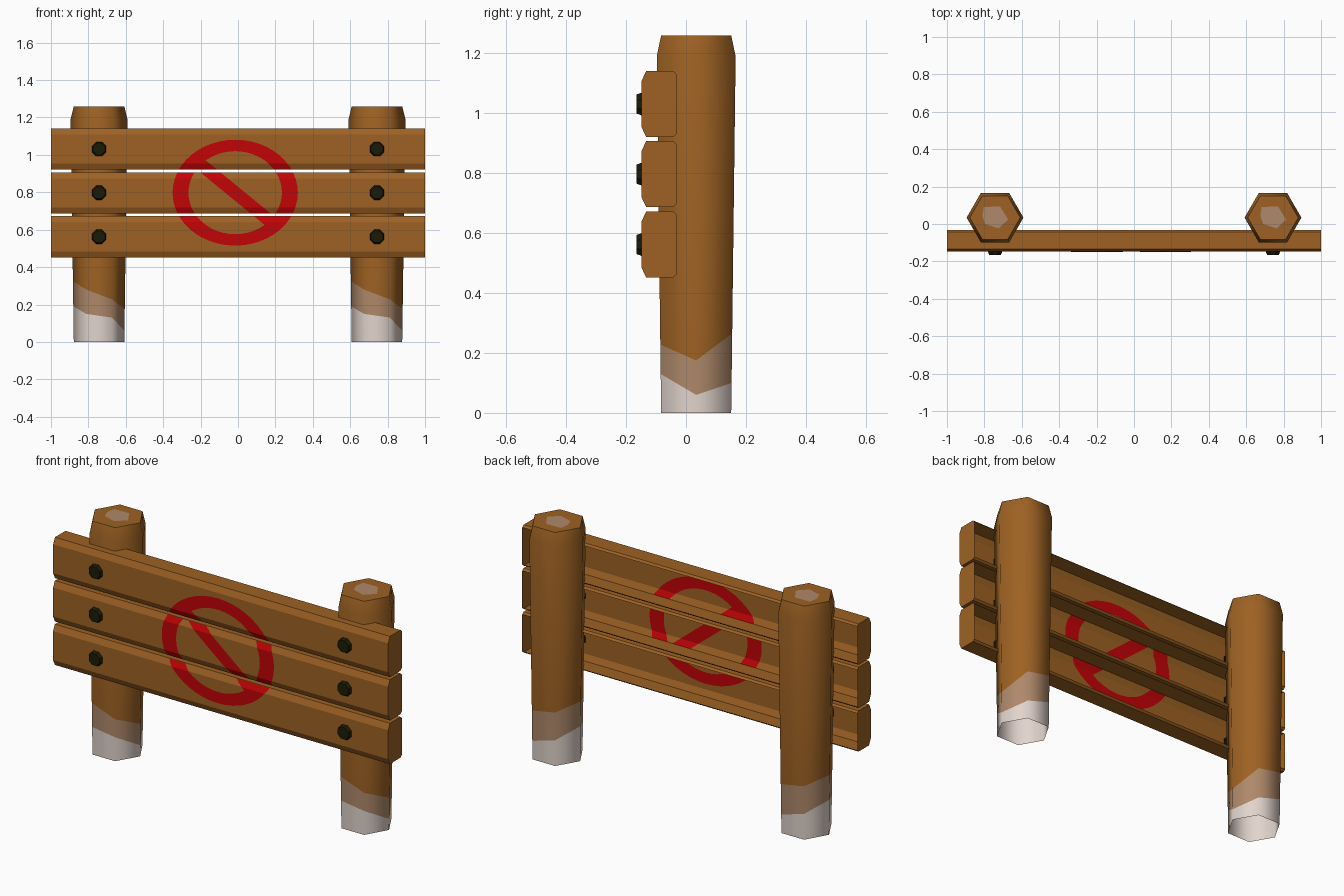
import bpy, bmesh, math
from mathutils import Vector, Matrix

if "Cube" in bpy.data.objects:
    bpy.data.objects.remove(bpy.data.objects["Cube"])


def material(name, rgb):
    m = bpy.data.materials.new(name)
    m.diffuse_color = (*rgb, 1)
    m.use_nodes = True
    m.node_tree.nodes["Principled BSDF"].inputs["Base Color"].default_value = m.diffuse_color
    return m


WOOD = material("brown wood", (0.34, 0.121, 0.017))
WORN = material("faded wood", (0.43, 0.25, 0.145))
PALE = material("pale base", (0.76, 0.66, 0.61))
RED = material("red paint", (0.54, 0.001, 0.002))
IRON = material("dark iron", (0.011, 0.011, 0.002))


def finish(name, bm, mats):
    me = bpy.data.meshes.new(name)
    bm.to_mesh(me)
    bm.free()
    for m in mats:
        me.materials.append(m)
    ob = bpy.data.objects.new(name, me)
    bpy.context.collection.objects.link(ob)
    return ob


def smooth(ob, degrees):
    bpy.ops.object.select_all(action='DESELECT')
    ob.select_set(True)
    bpy.context.view_layer.objects.active = ob
    bpy.ops.object.shade_smooth_by_angle(angle=math.radians(degrees))


# Posts: hexagonal, flaring upward, open below, with uneven worn bands at the foot
PALE_TOP = [0.06, 0.10, 0.14, 0.19, 0.15, 0.13]
WORN_TOP = [0.175, 0.265, 0.29, 0.325, 0.28, 0.228]
PATCH = [(0.07, -0.01), (0.027, 0.06), (-0.06, 0.057), (-0.068, 0.01), (-0.053, -0.034), (0.02, -0.058)]
POST_X, POST_Y = 0.743, 0.034


def post(name, cx):
    bm = bmesh.new()
    rings = []

    def ring(heights, radius=None):
        vs = []
        for i, z in enumerate(heights):
            r = radius or 0.135 + 0.017 * z / 1.19
            a = math.radians(60 * i)
            vs.append(bm.verts.new((cx + r * math.cos(a), POST_Y + r * math.sin(a), z)))
        rings.append(vs)

    ring([0] * 6)
    ring(PALE_TOP)
    ring(WORN_TOP)
    ring([1.19] * 6)
    ring([1.26] * 6, 0.135)
    rings.append([bm.verts.new((cx + x, POST_Y + y, 1.26)) for x, y in PATCH])
    for k, mat in enumerate([2, 1, 0, 0, 0]):
        a, b = rings[k], rings[k + 1]
        for i in range(6):
            j = (i + 1) % 6
            bm.faces.new((a[i], a[j], b[j], b[i])).material_index = mat
    bm.faces.new(rings[-1]).material_index = 1     # worn patch on the top
    smooth(finish(name, bm, [WOOD, WORN, PALE]), 65)


post("left_post", -POST_X)
post("right_post", POST_X)

# Planks: chamfered profile extruded along x, open at the back
PLANK_Z = [0.562, 0.797, 1.031]
FRONT, BACK = -0.148, -0.032
HALF = [(FRONT, 0.078), (-0.133, 0.11), (-0.043, 0.11), (BACK, 0.10)]
PROFILE = HALF + [(y, -z) for y, z in reversed(HALF)]


def plank(name, zc):
    bm = bmesh.new()
    end = bm.faces.new([bm.verts.new((-1, y, zc + z)) for y, z in PROFILE])
    out = bmesh.ops.extrude_face_region(bm, geom=[end], use_keep_orig=True)
    moved = [g for g in out["geom"] if isinstance(g, bmesh.types.BMVert)]
    bmesh.ops.translate(bm, verts=moved, vec=(2, 0, 0))
    bmesh.ops.recalc_face_normals(bm, faces=bm.faces)
    rear = [f for f in bm.faces if all(abs(v.co.y - BACK) < 1e-4 for v in f.verts)]
    bmesh.ops.delete(bm, geom=rear, context='FACES')
    finish(name, bm, [WOOD])


# Bolts: short tapered octagons
def bolt(name, x, z):
    bm = bmesh.new()
    place = Matrix.Translation((x, -0.156, z)) @ Matrix.Rotation(math.pi / 2, 4, 'X') \
        @ Matrix.Rotation(math.pi / 8, 4, 'Z')
    bmesh.ops.create_cone(bm, cap_ends=True, segments=8, radius1=0.042,
                          radius2=0.034, depth=0.02, matrix=place)
    finish(name, bm, [IRON])


for label, zc in zip(("lower", "middle", "upper"), PLANK_Z):
    plank(label + "_plank", zc)
    for side, x in (("left", -POST_X), ("right", POST_X)):
        bolt(f"{label}_{side}_bolt", x, zc)


# Painted sign: oval ring and slash, cut at the plank edges and laid on both
# sides of the thin plank fronts
def plank_offset(z):
    return min(abs(z - c) for c in PLANK_Z)


def front_y(z):
    return FRONT + 0.015 * max(0, plank_offset(z) - 0.078) / 0.032


def sign(name, facing):
    bm = bmesh.new()
    cx, cz, n = -0.015, 0.798, 48

    def face(pts):
        bm.faces.new([bm.verts.new((cx + x, 0, cz + z)) for x, z in pts])

    def oval(i, rx, rz):
        a = 2 * math.pi * i / n
        return rx * math.cos(a), rz * math.sin(a)

    for i in range(n):
        face([oval(i, 0.25, 0.222), oval(i, 0.335, 0.283),
              oval(i + 1, 0.335, 0.283), oval(i + 1, 0.25, 0.222)])
    along = Vector((0.774, -0.633))
    across = Vector((0.633, 0.774)) * 0.034
    face([along * s * 0.255 + across * t for s, t in ((-1, -1), (1, -1), (1, 1), (-1, 1))])
    for c in PLANK_Z:
        for d in (0.078, 0.109):
            for s in (-1, 1):
                geom = bm.verts[:] + bm.edges[:] + bm.faces[:]
                bmesh.ops.bisect_plane(bm, geom=geom, plane_co=(0, 0, c + s * d),
                                       plane_no=(0, 0, 1))
    gaps = [f for f in bm.faces if plank_offset(f.calc_center_median().z) > 0.109]
    bmesh.ops.delete(bm, geom=gaps, context='FACES')
    for v in bm.verts:
        v.co.y = front_y(v.co.z) + facing * 0.002
    bm.normal_update()
    for f in bm.faces:
        if f.normal.y * facing < 0:
            f.normal_flip()
    finish(name, bm, [RED])


sign("front_painted_sign", -1)
sign("inner_painted_sign", 1)
